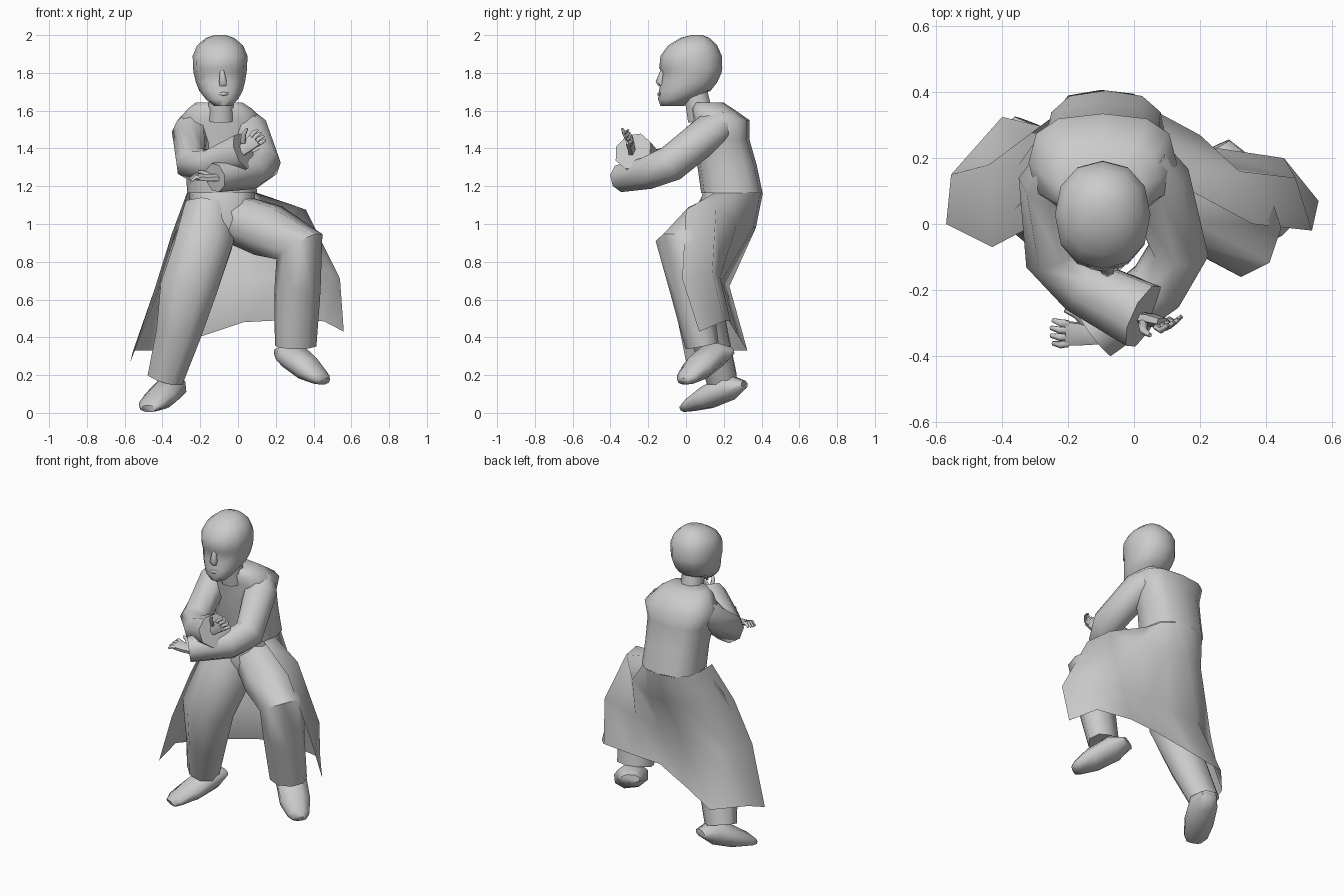
import bpy, bmesh, math
from mathutils import Vector


def finish(name, bm, angle=62):
    bmesh.ops.recalc_face_normals(bm, faces=bm.faces)
    me = bpy.data.meshes.new(name)
    bm.to_mesh(me)
    bm.free()
    ob = bpy.data.objects.new(name, me)
    bpy.context.collection.objects.link(ob)
    bpy.ops.object.select_all(action='DESELECT')
    ob.select_set(True)
    bpy.context.view_layer.objects.active = ob
    bpy.ops.object.shade_smooth_by_angle(angle=math.radians(angle))
    return ob


def skin(bm, rings, closed=True):
    vs = [[bm.verts.new(p) for p in r] for r in rings]
    n = len(vs[0])
    for a, b in zip(vs, vs[1:]):
        for i in range(n if closed else n - 1):
            j = (i + 1) % n
            bm.faces.new((a[i], a[j], b[j], b[i]))
    return vs


def tube(name, path, ref=(0, 0, 1), n=8, caps=(True, True)):
    """Tube along (x, y, z, half width, half height) stations."""
    pts = [Vector(p[:3]) for p in path]
    grow = 1 / math.cos(math.pi / n)
    rings = []
    for k, p in enumerate(path):
        t0 = (pts[k] - pts[max(k - 1, 0)]).normalized()
        t1 = (pts[min(k + 1, len(pts) - 1)] - pts[k]).normalized()
        t = (t0 + t1).normalized()
        u = t.cross(Vector(ref)).normalized()
        v = u.cross(t)
        rings.append([pts[k] + (u * p[3] * math.cos(a) + v * p[4] * math.sin(a)) * grow
                      for a in [2 * math.pi * (i + .5) / n for i in range(n)]])
    bm = bmesh.new()
    vs = skin(bm, rings)
    if caps[0]:
        bm.faces.new(vs[0])
    if caps[1]:
        bm.faces.new(vs[-1])
    return finish(name, bm)


def stack(name, levels, n=12, power=1.0, caps=(True, True)):
    """Horizontal oval slices: (z, x centre, half width, front y, back y)."""
    def sp(c):
        return math.copysign(abs(c) ** power, c)
    rings = []
    for z, cx, hw, yf, yb in levels:
        rings.append([(cx + hw * sp(math.cos(a)),
                       (yf + yb) / 2 + (yb - yf) / 2 * sp(math.sin(a)), z)
                      for a in [2 * math.pi * i / n for i in range(n)]])
    bm = bmesh.new()
    vs = skin(bm, rings)
    if caps[0]:
        bm.faces.new(vs[0])
    if caps[1]:
        bm.faces.new(vs[-1])
    return finish(name, bm)


# Head, nose, neck
stack("head", [
    (1.625, -.08, .045, -.135, -.01), (1.66, -.085, .085, -.148, .03),
    (1.705, -.09, .115, -.143, .13), (1.75, -.093, .13, -.135, .165),
    (1.80, -.095, .14, -.128, .188), (1.825, -.095, .143, -.142, .192),
    (1.89, -.095, .145, -.135, .19), (1.945, -.095, .122, -.095, .165),
    (1.985, -.095, .075, -.03, .125), (2.0, -.095, .03, .03, .085)], power=.9)
tube("nose", [(-.085, -.122, 1.815, .01, .01), (-.08, -.138, 1.755, .02, .02),
              (-.08, -.13, 1.735, .018, .014)], ref=(0, -1, 0), n=6)
tube("mouth", [(-.11, -.134, 1.69, .005, .005), (-.08, -.143, 1.688, .009, .009),
               (-.05, -.134, 1.69, .005, .005)], n=6)
tube("neck", [(-.09, .08, 1.55, .07, .07), (-.09, .05, 1.70, .062, .062)], ref=(0, 1, 0))

# Upper coat, open under the waist
stack("coat_torso", [
    (1.165, -.085, .185, .08, .405), (1.31, -.09, .185, .06, .375),
    (1.45, -.095, .20, .04, .335), (1.55, -.095, .225, .035, .335),
    (1.61, -.095, .17, .025, .25), (1.642, -.1, .125, .045, .20)],
    power=.75, caps=(False, True))

# Pelvis and trousers
stack("pelvis", [(.93, -.06, .10, .08, .24), (1.03, -.08, .17, .05, .33),
                 (1.17, -.085, .175, .09, .38)], power=.8)
tube("standing_leg", [
    (-.15, .2, 1.08, .13, .13), (-.18, .13, .92, .155, .14),
    (-.26, .06, .67, .152, .125), (-.315, .12, .42, .118, .10),
    (-.385, .19, .18, .095, .08)], ref=(0, 1, 0))
tube("raised_leg", [
    (-.02, .21, 1.03, .125, .125), (.16, .08, .965, .14, .13),
    (.325, -.01, .88, .125, .145), (.315, .025, .65, .115, .10),
    (.305, .085, .355, .105, .08)], ref=(.3, -1, .45))

# Shoes
tube("standing_shoe", [
    (-.32, .31, .15, .045, .02), (-.35, .23, .14, .08, .07),
    (-.41, .11, .08, .085, .058), (-.46, .02, .04, .07, .033),
    (-.475, -.015, .022, .045, .018)])
tube("raised_shoe", [
    (.24, .23, .325, .055, .025), (.28, .15, .31, .09, .07),
    (.37, .06, .235, .088, .062), (.435, .005, .185, .065, .036),
    (.455, -.015, .167, .04, .02)])

# Open coat skirt: each column runs from waist to hem
columns = [
    [(.08, .15, 1.165), (.36, 0, 1.075), (.54, -.02, .71), (.56, .07, .43)],
    [(.10, .24, 1.165), (.32, .16, 1.09), (.49, .14, .75), (.455, .2, .485)],
    [(.07, .34, 1.165), (.20, .27, 1.0), (.24, .18, .72), (.22, .235, .49)],
    [(0, .395, 1.165), (.03, .355, .98), (.06, .19, .70), (.03, .23, .48)],
    [(-.1, .407, 1.165), (-.1, .37, .98), (-.1, .20, .69), (-.21, .28, .40)],
    [(-.2, .39, 1.165), (-.24, .33, .97), (-.3, .23, .67), (-.40, .325, .33)],
    [(-.27, .25, 1.165), (-.35, .18, .95), (-.44, .18, .66), (-.555, .15, .33)],
    [(-.265, .11, 1.165), (-.335, -.02, .90), (-.43, -.07, .62), (-.57, 0, .27)],
]
bm = bmesh.new()
skin(bm, columns, closed=False)
finish("coat_skirt", bm, 70)

# Crossed sleeves
tube("right_sleeve", [
    (-.215, .19, 1.545, .075, .07), (-.25, .12, 1.485, .095, .09),
    (-.245, -.09, 1.32, .085, .085), (-.15, -.19, 1.31, .085, .08),
    (.03, -.28, 1.385, .10, .095)], ref=(-.3, 0, 1))
tube("left_sleeve", [
    (.03, .2, 1.545, .075, .07), (.07, .13, 1.49, .095, .09),
    (.135, -.08, 1.32, .085, .09), (.07, -.19, 1.275, .085, .085),
    (-.12, -.335, 1.245, .078, .072)], ref=(.3, 0, 1))


# Hands: palm, four fingers and a thumb
def hand(name, wrist, along, across, thick):
    w, a, c, t = (Vector(wrist), Vector(along).normalized(),
                  Vector(across).normalized(), Vector(thick).normalized())

    def st(f, s, h, rw, rh):
        return tuple(w + a * f + c * s + t * h) + (rw, rh)
    tube(name + "_palm", [st(-.04, 0, 0, .026, .018), st(.02, 0, 0, .033, .018),
                          st(.07, 0, .005, .037, .015)], ref=t, n=6)
    for i in range(4):
        s = -.03 + .02 * i
        ln = .055 - .006 * abs(i - 1.5)
        tube(f"{name}_finger_{i + 1}",
             [st(.06, s, .005, .011, .010), st(.06 + ln * .5, s * 1.15, .012, .010, .009),
              st(.06 + ln, s * 1.2, -.008, .006, .006)], ref=t, n=6)
    tube(name + "_thumb", [st(.005, .03, 0, .013, .011), st(.035, .062, .01, .011, .010),
                           st(.07, .075, .015, .006, .006)], ref=t, n=6)


hand("right_hand", (.04, -.29, 1.405), (.75, -.1, .6), (-.5, -.3, .65), (-.2, -1, .1))
hand("left_hand", (-.14, -.335, 1.245), (-1, .06, .0), (0, 1, .25), (0, -.25, 1))
